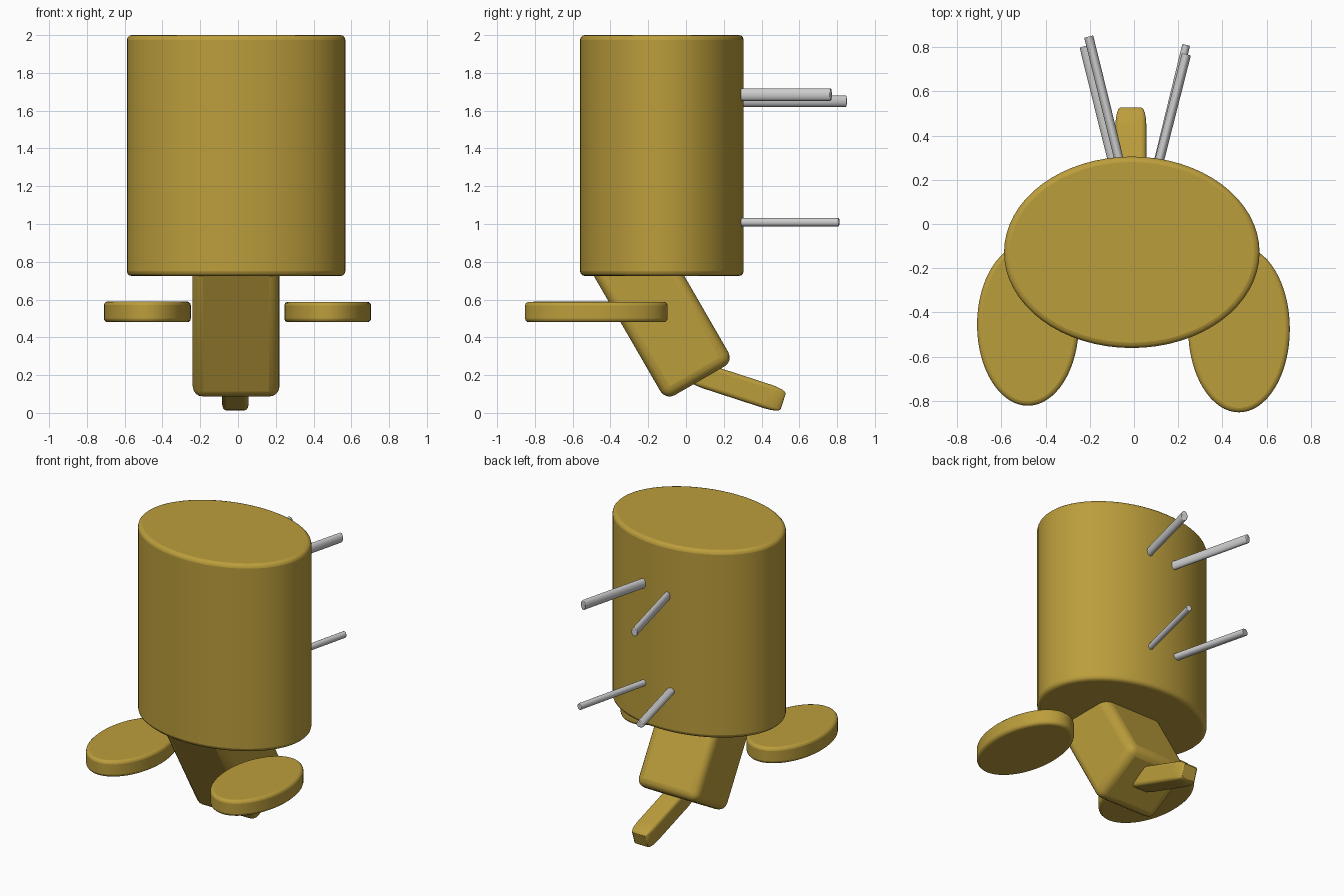
import bpy, math
from mathutils import Vector

if "Cube" in bpy.data.objects:
    bpy.data.objects.remove(bpy.data.objects["Cube"])

gold = bpy.data.materials.new("gold")
gold.diffuse_color = (0.5, 0.34, 0.045, 1)
gold.use_nodes = True
gold.node_tree.nodes["Principled BSDF"].inputs["Base Color"].default_value = gold.diffuse_color


def finish(o, name, bevel, segments=3, mat=gold):
    o.name = name
    bpy.ops.object.transform_apply(location=False, rotation=False, scale=True)
    if bevel:
        m = o.modifiers.new("round", 'BEVEL')
        m.width, m.segments = bevel, segments
        m.limit_method, m.angle_limit = 'ANGLE', math.radians(40)
    if mat:
        o.data.materials.append(mat)
    bpy.ops.object.shade_smooth_by_angle(angle=math.radians(35))
    return o


def disc(name, x, y, z0, z1, rx, ry, bevel):
    bpy.ops.mesh.primitive_cylinder_add(vertices=64, radius=1, depth=1,
                                        location=(x, y, (z0 + z1) / 2))
    o = bpy.context.object
    o.scale = (rx, ry, z1 - z0)
    return finish(o, name, bevel)


def block(name, loc, size, tilt, bevel):
    bpy.ops.mesh.primitive_cube_add(size=1, location=loc, rotation=(tilt, 0, 0))
    o = bpy.context.object
    o.scale = size
    return finish(o, name, bevel, 4)


def peg(name, start, end, rx, rz):
    a, b = Vector(start), Vector(end)
    yaw = math.atan2(-(b - a).x, (b - a).y)
    bpy.ops.mesh.primitive_cylinder_add(vertices=24, radius=1, depth=1)
    o = bpy.context.object
    o.scale = (rx, rz, (b - a).length)
    finish(o, name, 0.004, 2, None)
    o.location = (a + b) / 2
    o.rotation_euler = (math.radians(-90), 0, yaw)


# Oval body
disc("body", -0.01, -0.128, 0.725, 2.0, 0.578, 0.433, 0.025)

# Flat oval feet
disc("left_foot", -0.48, -0.455, 0.48, 0.59, 0.23, 0.367, 0.02)
disc("right_foot", 0.475, -0.475, 0.48, 0.588, 0.23, 0.377, 0.02)

# Slanted lower block, its top buried in the body
length, t = 0.85, math.radians(30)
block("lower_block",
      (-0.01, 0.072 - math.sin(t) * length / 2, 0.17 + math.cos(t) * length / 2),
      (0.46, 0.415, length), t, 0.055)

# Tail: rounded bar stretched along its length
bpy.ops.mesh.primitive_cube_add(size=1, location=(-0.014, 0.272, 0.139),
                                rotation=(math.radians(-18), 0, 0))
tail = bpy.context.object
tail.scale = (0.14, 0.51, 0.13)
tail.name = "tail"
m = tail.modifiers.new("round", 'BEVEL')
m.width, m.segments = 0.17, 4
tail.data.materials.append(gold)
bpy.ops.object.shade_smooth_by_angle(angle=math.radians(35))

# Grey pegs on the back
peg("upper_left_peg", (-0.065, 0.28, 1.65), (-0.205, 0.848, 1.65), 0.021, 0.03)
peg("upper_right_peg", (0.113, 0.28, 1.685), (0.237, 0.768, 1.685), 0.021, 0.033)
peg("lower_left_peg", (-0.09, 0.28, 1.01), (-0.22, 0.805, 1.01), 0.027, 0.022)
peg("lower_right_peg", (0.107, 0.28, 1.01), (0.236, 0.81, 1.01), 0.018, 0.022)
